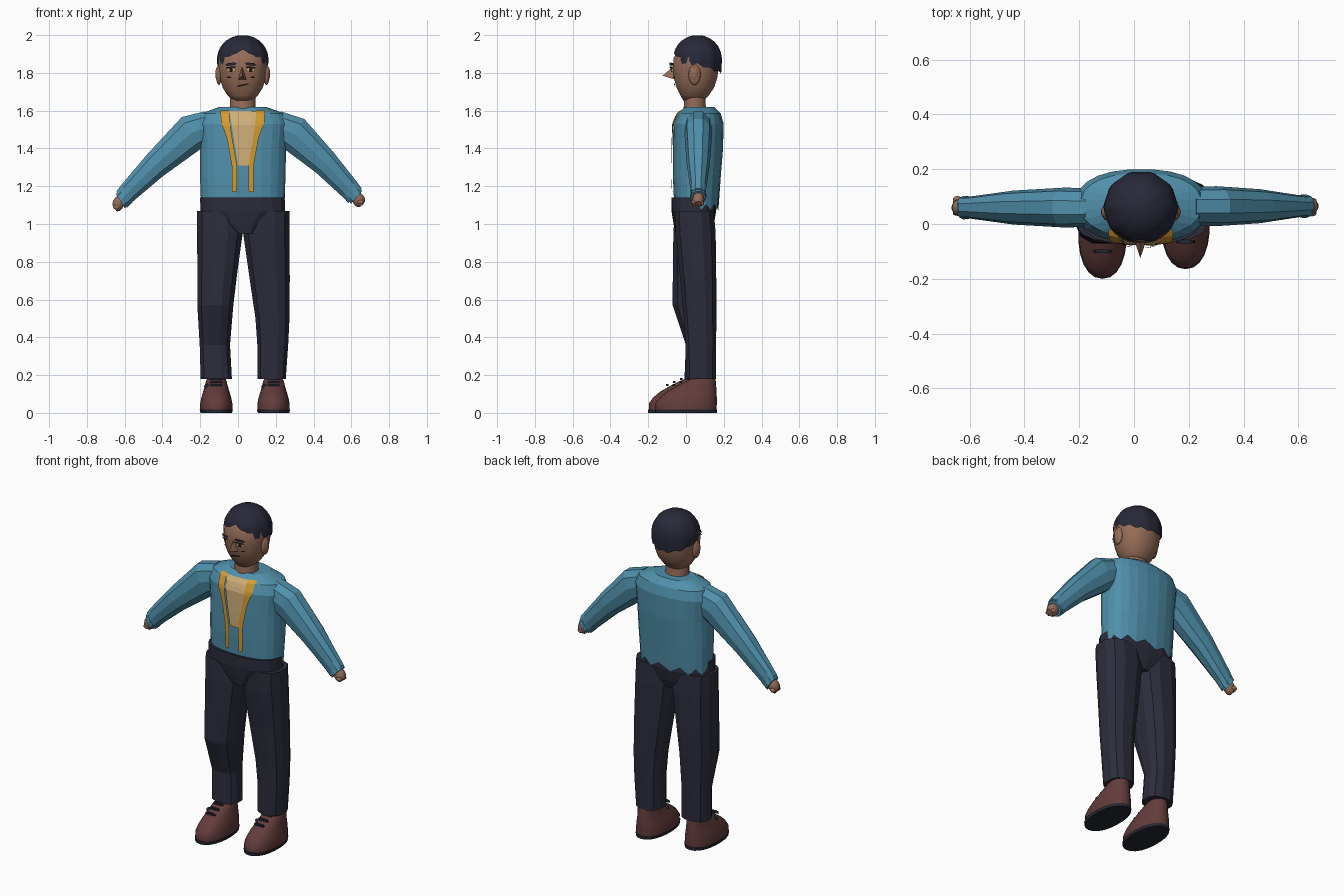
import bpy, bmesh
from math import sin, cos, pi, radians, sqrt, copysign
from mathutils import Vector
from mathutils.bvhtree import BVHTree

if "Cube" in bpy.data.objects:
    bpy.data.objects.remove(bpy.data.objects["Cube"])


def material(name, *rgb):
    m = bpy.data.materials.new(name)
    m.use_nodes = True
    m.diffuse_color = (*rgb, 1)
    m.node_tree.nodes["Principled BSDF"].inputs["Base Color"].default_value = (*rgb, 1)
    return m


TEAL = material("teal cloth", .08, .28, .41)
NAVY = material("navy trousers", .026, .026, .046)
SKIN = material("brown skin", .30, .15, .095)
HAIR = material("dark hair", .021, .021, .04)
SHOE = material("wine leather", .125, .045, .045)
SOLE = material("dark sole", .018, .02, .032)
GOLD = material("gold trim", .66, .33, .03)
CREAM = material("cream shirt", .63, .43, .19)
INK = material("dark line", .012, .009, .01)
MX = .025  # body midline


def make(name, verts, faces, mat, smooth=None, recalc=True):
    me = bpy.data.meshes.new(name)
    me.from_pydata(verts, [], faces)
    if recalc:
        bm = bmesh.new()
        bm.from_mesh(me)
        bmesh.ops.recalc_face_normals(bm, faces=bm.faces)
        bm.to_mesh(me)
        bm.free()
    me.materials.append(mat)
    ob = bpy.data.objects.new(name, me)
    bpy.context.collection.objects.link(ob)
    if smooth:
        bpy.ops.object.select_all(action='DESELECT')
        ob.select_set(True)
        bpy.context.view_layer.objects.active = ob
        bpy.ops.object.shade_smooth_by_angle(angle=radians(smooth))
    return ob


def skin_rings(name, rings, mat, smooth=None, cap=True):
    """Bridge equal-length rings of points into a tube."""
    n = len(rings[0])
    faces = [(i * n + j, i * n + (j + 1) % n, (i + 1) * n + (j + 1) % n, (i + 1) * n + j)
             for i in range(len(rings) - 1) for j in range(n)]
    last = (len(rings) - 1) * n
    faces.append(tuple(range(last, last + n)))
    if cap:
        faces.append(tuple(range(n)))
    return make(name, [p for r in rings for p in r], faces, mat, smooth)


def oval(x, y, z, rx, ry, n, box=1.0, tilt=0.0):
    pts = []
    for k in range(n):
        a = 2 * pi * (k + .5) / n
        c, s = (copysign(abs(v) ** box, v) for v in (cos(a), sin(a)))
        pts.append(Vector((x + rx * c * cos(tilt), y + ry * s, z + rx * c * sin(tilt))))
    return pts


def stack(name, rows, mat, n=14, box=.8, smooth=None):
    """Upright tube from rows of (z, x0, x1, y0, y1)."""
    return skin_rings(name, [oval((a + b) / 2, (c + d) / 2, z, (b - a) / 2, (d - c) / 2, n, box)
                             for z, a, b, c, d in rows], mat, smooth)


def panel(name, rows, mat, target, lift=.008, cols=6, fine=4):
    """Thin plate laid on the front of target; rows (z, x0, x1) from top down."""
    tree = BVHTree.FromPolygons([v.co for v in target.data.vertices],
                                [p.vertices[:] for p in target.data.polygons])
    dense = []
    for r, q in zip(rows, rows[1:]):
        dense += [[u + (v - u) * k / fine for u, v in zip(r, q)] for k in range(fine)]
    dense.append(rows[-1])
    verts = []
    for z, a, b in dense:
        for j in range(cols + 1):
            x = a + (b - a) * j / cols
            hit = tree.ray_cast(Vector((x, -1, z)), Vector((0, 1, 0)))[0]
            verts.append((x, (hit.y if hit else -.03) - lift, z))
    w = cols + 1
    faces = [(i * w + j, (i + 1) * w + j, (i + 1) * w + j + 1, i * w + j + 1)
             for i in range(len(dense) - 1) for j in range(cols)]
    return make(name, verts, faces, mat, recalc=False)


def ball(name, loc, scale, mat):
    bm = bmesh.new()
    bmesh.ops.create_uvsphere(bm, u_segments=14, v_segments=10, radius=1)
    verts = [Vector(loc) + v.co * Vector(scale) for v in bm.verts]
    faces = [[v.index for v in f.verts] for f in bm.faces]
    bm.free()
    return make(name, verts, faces, mat, 60)


# Jacket body with a ragged hem at the back
N = 24
body = [(1.09, -.197, .247, -.064, .172), (1.25, -.203, .253, -.07, .185),
        (1.4, -.203, .256, -.07, .197), (1.53, -.215, .268, -.068, .2),
        (1.585, -.195, .247, -.045, .185), (1.62, -.1, .15, -.005, .15)]
rings = [oval((a + b) / 2, (c + d) / 2, z, (b - a) / 2, (d - c) / 2, N, .85) for z, a, b, c, d in body]
for k, p in enumerate(rings[0]):
    p.z = (1.07 + .035 * (k % 2)) if p.y > .06 else 1.11
torso = skin_rings("jacket_body", rings, TEAL, cap=False)

# Shirt front and gold trim
panel("shirt_front", [(1.597, -.045, .13), (1.5, -.03, .11), (1.31, 0, .065)], CREAM, torso, .007)
for name, s in (("right", -1), ("left", 1)):
    edge = [(1.6, .07, .118), (1.54, .068, .115), (1.45, .055, .083), (1.31, .03, .058), (1.17, .032, .056)]
    panel("trim_" + name, [(z, *sorted((MX + s * a, MX + s * b))) for z, a, b in edge],
          GOLD, torso, .009, cols=3)

# Sleeves and hands: rows of centre, radii and tilt
arms = {
    "right": [(-.17, 1.51, .09, .07, 95), (-.25, 1.48, .103, .073, 119), (-.44, 1.31, .074, .062, 128),
              (-.585, 1.165, .056, .042, 126), (-.615, 1.13, .054, .038, 122)],
    "left": [(.22, 1.51, .09, .07, 85), (.3, 1.475, .1, .073, 58), (.46, 1.325, .074, .062, 48),
             (.59, 1.185, .058, .042, 48), (.62, 1.15, .055, .038, 48)]}
for side, rows in arms.items():
    y = .065 if side == "left" else .06
    skin_rings("sleeve_" + side, [oval(x, y, z, rx, ry, 10, .9, radians(t)) for x, z, rx, ry, t in rows], TEAL)
    x, z, _, _, t = rows[-1]
    out = Vector((x - rows[-2][0], 0, z - rows[-2][1])).normalized()
    steps = [(-.015, .046, .042), (.012, .047, .043)]
    skin_rings("cuff_" + side, [oval(x + out.x * d, y, z + out.z * d, a, b, 10, .9, radians(t))
                                for d, a, b in steps], TEAL)
    steps = [(0, .03, .026), (.025, .036, .032), (.045, .034, .03), (.06, .022, .02)]
    skin_rings("hand_" + side, [oval(x + out.x * d, y, z + out.z * d, a, b, 10, 1, radians(t))
                                for d, a, b in steps], SKIN, 40)
    tip = Vector((x, y, z)) + out * .045
    for k in range(4):
        ball("finger_%s_%d" % (side, k), tip + Vector((0, (k - 1.5) * .014, -.006)), (.017, .009, .013), SKIN)
    ball("thumb_" + side, tip + Vector((0, .03 if side == "right" else -.025, 0)), (.017, .012, .012), SKIN)

# Trousers
stack("trouser_waist", [(.95, -.03, .1, -.055, .13), (1.0, -.11, .16, -.066, .148),
                        (1.07, -.202, .252, -.077, .16), (1.14, -.203, .25, -.078, .152)], NAVY, 18)
stack("trouser_leg_right", [(.18, -.2, -.03, -.01, .135), (.36, -.205, -.04, -.003, .145),
                            (.57, -.218, -.022, -.074, .156), (.75, -.218, 0, -.073, .16),
                            (.95, -.22, .028, -.07, .16), (1.07, -.22, .02, -.062, .15)], NAVY, 12)
stack("trouser_leg_left", [(.18, .1, .255, 0, .16), (.36, .1, .268, -.005, .162),
                           (.5, .09, .275, -.014, .163), (.7, .06, .277, -.032, .163),
                           (.95, .024, .277, -.058, .16), (1.07, .03, .277, -.062, .15)], NAVY, 12)

# Shoes: rows of height, half width, toe and heel
for side, cx, dy in (("right", -.115, -.035), ("left", .188, 0)):
    upper = [(.015, .086, -.16, .162), (.05, .086, -.162, .163), (.08, .08, -.14, .163),
             (.11, .071, -.105, .162), (.14, .062, -.055, .16), (.165, .056, -.005, .158),
             (.18, .05, .03, .156), (.21, .045, .045, .15)]
    stack("shoe_" + side, [(z, cx - w, cx + w, a + dy, b + dy) for z, w, a, b in upper], SHOE, 22, .9, 50)
    stack("sole_" + side, [(z, cx - w, cx + w, dy - .165, dy + .165) for z, w in ((0, .084), (.018, .089))],
          SOLE, 22, .9)
    for k in range(3):
        y, z = dy - .065 + k * .038, .142 + k * .016
        stack("lace_%s_%d" % (side, k), [(z, cx - .036, cx + .036, y - .007, y + .007),
                                         (z + .012, cx - .03, cx + .03, y - .007, y + .007)], SOLE, 8)
    ball("bow_" + side, (cx - .045, dy - .01, .14), (.02, .014, .012), SOLE)

# Neck and head
stack("neck", [(1.58, -.045, .095, -.02, .12), (1.63, -.045, .095, -.012, .105),
               (1.7, -.045, .095, -.01, .105)], SKIN, 16, 1, 50)
skull = [(1.655, .052, -.015, .095), (1.68, .08, -.03, .12), (1.72, .106, -.05, .148), (1.77, .122, -.064, .165),
         (1.83, .129, -.07, .175), (1.88, .129, -.066, .178), (1.94, .1, -.03, .14), (1.97, .05, .01, .1)]
head = stack("head", [(z, MX - w, MX + w, a, b) for z, w, a, b in skull], SKIN, 28, .92, 60)
for side, s in (("right", -1), ("left", 1)):
    ball("ear_" + side, (MX + s * .126, .045, 1.79), (.016, .032, .054), SKIN)
    ball("ear_hollow_" + side, (MX + s * .135, .043, 1.795), (.01, .02, .036), SKIN)
make("nose", [(MX - .024, -.06, 1.765), (MX + .02, -.06, 1.765), (MX - .004, -.066, 1.835),
              (MX - .002, -.124, 1.785)], [(0, 1, 3), (1, 2, 3), (2, 0, 3), (0, 2, 1)], SKIN)


# Painted face
def stripe(name, x, z, half, thick, mat, lift, slope=0.0):
    """Tapered mark on the face, slanted by slope."""
    ob = panel(name, [(z + thick, x - half * .6, x + half * .6), (z, x - half, x + half),
                      (z - thick, x - half * .6, x + half * .6)], mat, head, lift, 4, 2)
    for v in ob.data.vertices:
        v.co.z += (v.co.x - x) * slope


for side, s in (("right", -1), ("left", 1)):
    x = MX - .01 + s * .052
    stripe("brow_" + side, x, 1.846, .031, .007, HAIR, .02, -s * .12)
    stripe("eye_white_" + side, x, 1.816, .025, .011, CREAM, .012)
    stripe("iris_" + side, x, 1.816, .01, .011, INK, .016)
    stripe("eyelid_" + side, x, 1.829, .029, .004, INK, .018, -s * .1)
    stripe("cheek_mark_" + side, x + s * .01, 1.777, .013, .003, INK, .008)
stripe("mouth", MX, 1.735, .036, .004, INK, .008, .2)

# Hair: ribbed cap with a parted front hairline and a low nape
M, LAYERS = 48, 9
rings = []
for i in range(LAYERS):
    ring = []
    for k in range(M):
        a = 2 * pi * k / M
        front = max(0, -sin(a))
        hem = 1.845 - .045 * max(0, sin(a)) + .072 * max(0, front - .72) / .28
        hem += .006 * cos(12 * a)
        z = hem + (1.998 - hem) * sin(i / (LAYERS - 1) * pi / 2)
        up = max(0, (z - 1.865) / .135)
        r = sqrt(max(.004, 1 - up ** 2.2)) * (1 + .018 * cos(10 * a)) * (1 - max(0, 1.86 - z) * .5)
        ring.append((MX + .134 * r * cos(a), .061 + .131 * r * sin(a), z))
    rings.append(ring)
skin_rings("hair", rings, HAIR, 40, cap=False)
